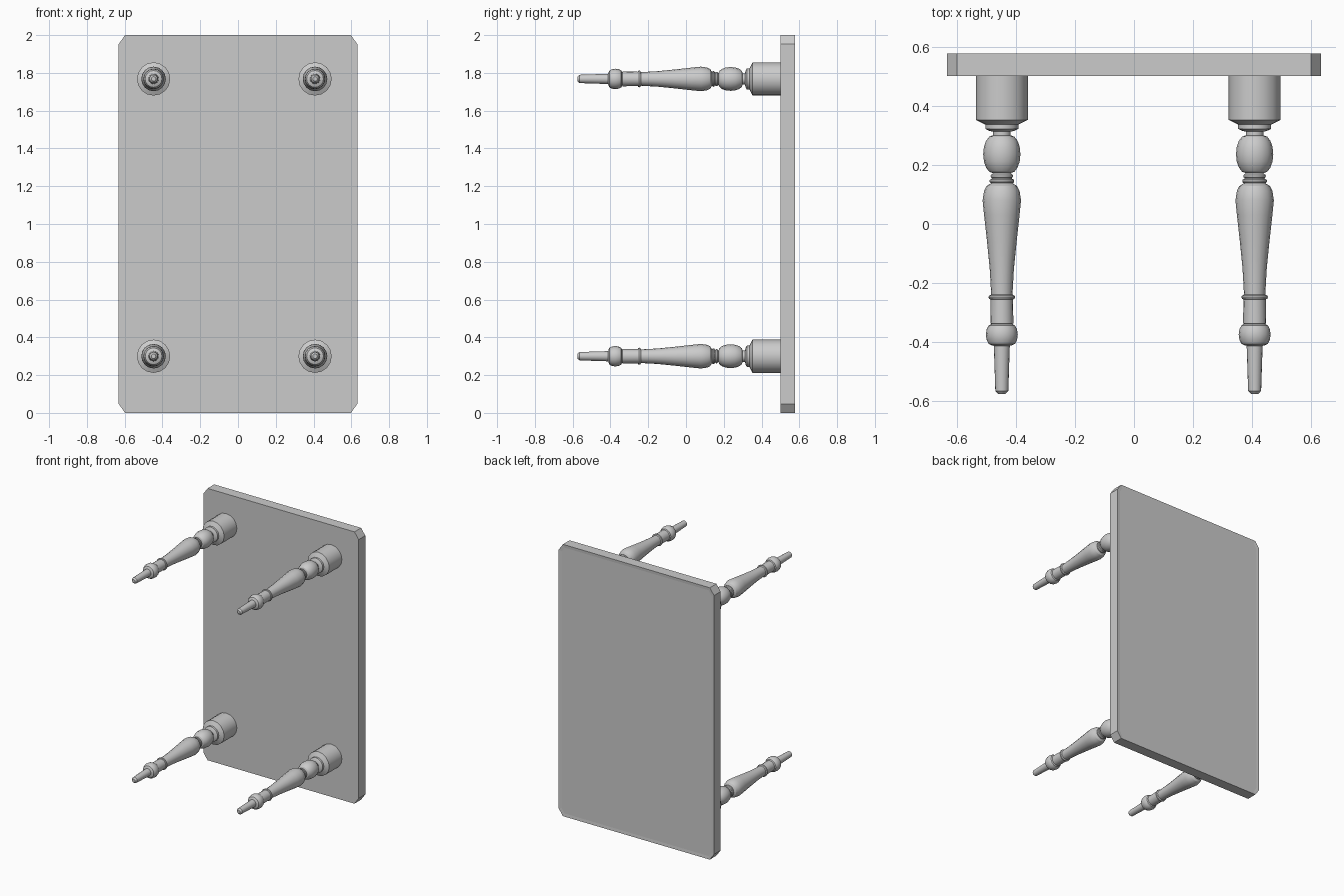
import bpy
import bmesh
import math

cube = bpy.data.objects.get("Cube")
if cube:
    bpy.data.objects.remove(cube, do_unlink=True)

grey = bpy.data.materials.new("plain grey")
grey.use_nodes = True
colour = (0.6, 0.6, 0.6, 1)
grey.diffuse_color = colour
grey.node_tree.nodes["Principled BSDF"].inputs["Base Color"].default_value = colour


def finish(bm, name, location=(0, 0, 0), smooth_angle=None):
    """Turn a bmesh into a named grey object."""
    bmesh.ops.recalc_face_normals(bm, faces=bm.faces[:])
    mesh = bpy.data.meshes.new(name)
    bm.to_mesh(mesh)
    bm.free()
    mesh.materials.append(grey)
    obj = bpy.data.objects.new(name, mesh)
    obj.location = location
    bpy.context.collection.objects.link(obj)
    if smooth_angle:
        bpy.ops.object.select_all(action="DESELECT")
        obj.select_set(True)
        bpy.context.view_layer.objects.active = obj
        bpy.ops.object.shade_smooth_by_angle(angle=math.radians(smooth_angle))
    return obj


def bulge(top, bottom, neck, radius, steps=8):
    """Profile points of a rounded bead between two heights."""
    points = []
    for i in range(steps + 1):
        t = i / steps
        y = (top + bottom) / 2 + (top - bottom) / 2 * math.cos(math.pi * t)
        points.append((neck + (radius - neck) * math.sin(math.pi * t), y))
    return points


def turned_profile():
    """Radius and y of the turned leg, from table top to foot."""
    points = [(0, 0.5), (0.088, 0.5), (0.088, 0.352)]         # mounting block
    points += [(0.056, 0.336), (0.056, 0.322), (0.045, 0.316)]  # collar
    points += [(0.03, 0.312)]
    points += bulge(0.3, 0.172, 0.03, 0.063)                  # upper ball
    points += bulge(0.168, 0.156, 0.034, 0.038, 4)            # small bead
    points += [(0.034, 0.154)]
    points += bulge(0.152, 0.138, 0.036, 0.042, 4)            # second bead
    points += [(0.052, 0.128), (0.06, 0.112), (0.065, 0.08)]  # shoulder
    points += [(0.06, 0.03), (0.05, -0.06), (0.041, -0.15), (0.036, -0.238)]
    points += bulge(-0.24, -0.255, 0.038, 0.045, 4)           # thin ring
    points += [(0.039, -0.336)]
    points += bulge(-0.338, -0.41, 0.035, 0.054, 6)           # lower ball
    points += [(0.027, -0.412), (0.022, -0.564), (0.012, -0.575), (0, -0.575)]
    return points


def turned_leg(name, x, z, sides=16):
    """Spin the profile about the y axis."""
    bm = bmesh.new()
    verts = [bm.verts.new((r, y, 0)) for r, y in turned_profile()]
    edges = [bm.edges.new(pair) for pair in zip(verts, verts[1:])]
    bmesh.ops.spin(bm, geom=verts + edges, cent=(0, 0, 0), axis=(0, 1, 0),
                   angle=math.tau, steps=sides)
    bmesh.ops.remove_doubles(bm, verts=bm.verts[:], dist=0.0005)
    finish(bm, name, (x, 0, z), 30)


# Table top: a slab with cut corners and a barely sunken outer face
half_x, height, cut_x, cut_z = 0.632, 2.0, 0.034, 0.048
front_y, back_y = 0.5, 0.577
quarter = [(half_x, height - cut_z), (half_x - cut_x, height)]
outline = quarter + [(-x, z) for x, z in reversed(quarter)]
outline += [(x, height - z) for x, z in reversed(outline)]
bm = bmesh.new()
face = bm.faces.new([bm.verts.new((x, front_y, z)) for x, z in outline])
extruded = bmesh.ops.extrude_face_region(bm, geom=[face], use_keep_orig=True)
moved = [g for g in extruded["geom"] if isinstance(g, bmesh.types.BMVert)]
bmesh.ops.translate(bm, verts=moved, vec=(0, back_y - front_y, 0))
bmesh.ops.recalc_face_normals(bm, faces=bm.faces[:])
back = [f for f in bm.faces if f.normal.y > 0.9]
bmesh.ops.inset_region(bm, faces=back, thickness=0.025, depth=-0.002)
finish(bm, "table_top")

# Four turned legs
for side, x in (("right", -0.447), ("left", 0.408)):
    for level, z in (("lower", 0.3), ("upper", 1.768)):
        turned_leg(f"{level}_{side}_leg", x, z)
